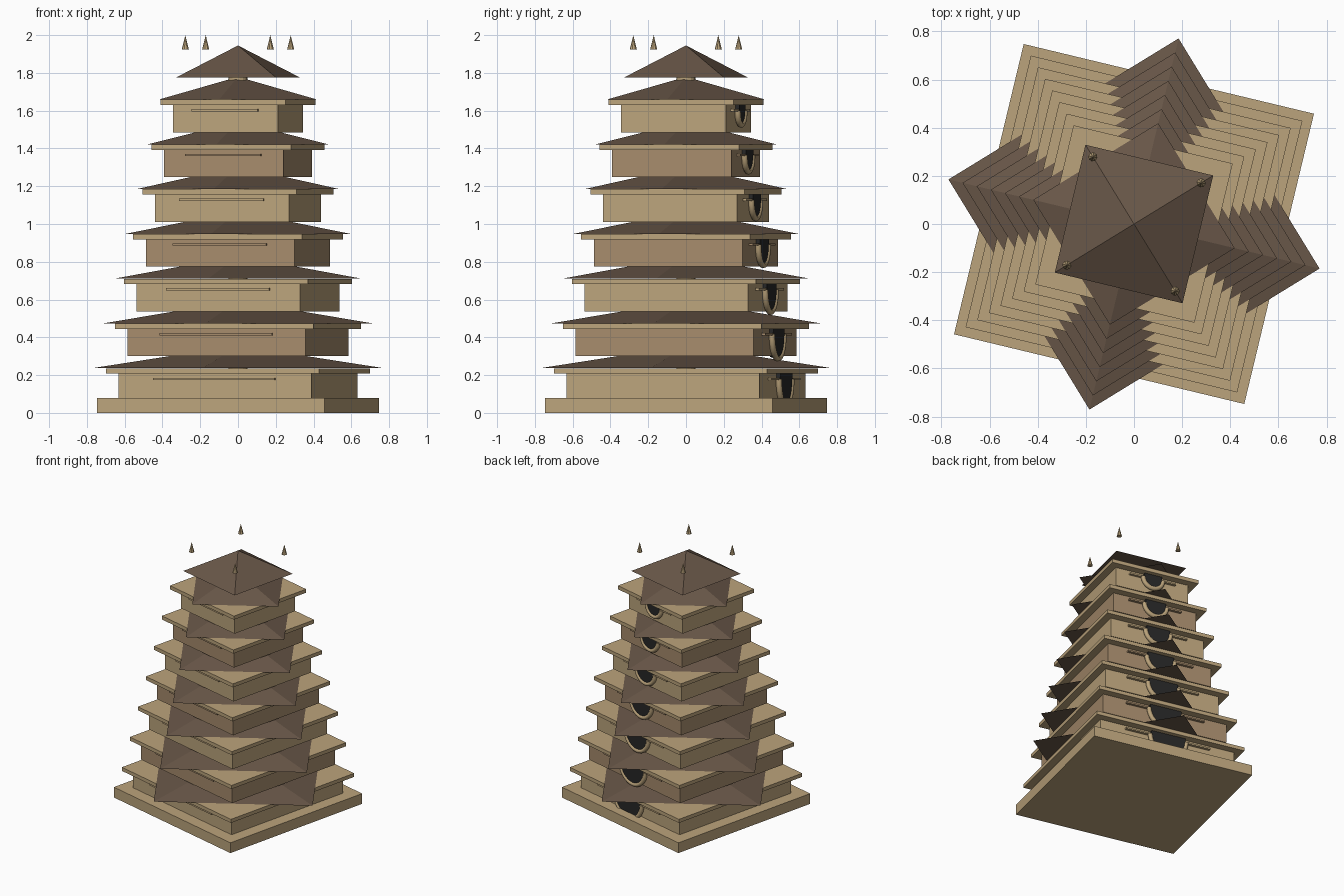
import bpy, bmesh, math
from mathutils import Matrix

if "Cube" in bpy.data.objects:
    bpy.data.objects.remove(bpy.data.objects["Cube"])

TURN = math.radians(-13.5)          # whole tower is turned slightly
ROT = Matrix.Rotation(TURN, 4, 'Z')


def material(name, rgb):
    m = bpy.data.materials.new(name)
    m.diffuse_color = (*rgb, 1)
    m.use_nodes = True
    m.node_tree.nodes["Principled BSDF"].inputs["Base Color"].default_value = m.diffuse_color
    return m


TAN = material("tan_stone", (0.50, 0.37, 0.20))
BROWN = material("brown_stone", (0.38, 0.26, 0.15))
ROOF = material("roof_tile", (0.14, 0.095, 0.065))
DARK = material("dark_opening", (0.02, 0.02, 0.02))


def finish(name, bm, mat):
    bm.transform(ROT)
    bmesh.ops.recalc_face_normals(bm, faces=bm.faces)
    me = bpy.data.meshes.new(name)
    bm.to_mesh(me)
    bm.free()
    me.materials.append(mat)
    ob = bpy.data.objects.new(name, me)
    bpy.context.collection.objects.link(ob)
    return ob


def box(name, hx, y0, y1, z0, z1, mat):
    bm = bmesh.new()
    m = Matrix.Translation((0, (y0 + y1) / 2, (z0 + z1) / 2)) @ Matrix.Diagonal((2 * hx, y1 - y0, z1 - z0, 1))
    bmesh.ops.create_cube(bm, size=1, matrix=m)
    return finish(name, bm, mat)


def cone(name, n, r1, r2, z0, z1, mat, x=0, y=0, spin=0):
    bm = bmesh.new()
    m = Matrix.Translation((x, y, (z0 + z1) / 2)) @ Matrix.Rotation(spin, 4, 'Z')
    bmesh.ops.create_cone(bm, cap_ends=True, segments=n, radius1=r1, radius2=r2, depth=z1 - z0, matrix=m)
    bmesh.ops.remove_doubles(bm, verts=bm.verts, dist=1e-5)
    return finish(name, bm, mat)


def arch_ring(name, r, tube, y, z, mat):
    # lower half of a torus standing against the back wall
    bm = bmesh.new()
    rings = []
    for i in range(17):
        a = math.pi + math.pi * i / 16
        rings.append([bm.verts.new(((r + tube * math.cos(b)) * math.cos(a), y + tube * math.sin(b),
                                    z + (r + tube * math.cos(b)) * math.sin(a)))
                      for b in (math.tau * j / 10 for j in range(10))])
    for p, q in zip(rings, rings[1:]):
        for j in range(10):
            k = (j + 1) % 10
            bm.faces.new((p[j], p[k], q[k], q[j]))
    bm.faces.new(rings[0])
    bm.faces.new(rings[-1])
    for f in bm.faces:
        f.smooth = len(f.verts) == 4
    return finish(name, bm, mat)


def opening(name, r, y0, y1, z, top, mat):
    # dark doorway: straight head with a rounded foot
    bm = bmesh.new()
    pts = [(r, top), (-r, top)] + [(r * math.cos(a), z + r * math.sin(a))
                                   for a in (math.pi + math.pi * i / 16 for i in range(17))]
    f = bm.faces.new([bm.verts.new((x, y0, h)) for x, h in pts])
    ex = bmesh.ops.extrude_face_region(bm, geom=[f])
    bmesh.ops.translate(bm, vec=(0, y1 - y0, 0),
                        verts=[v for v in ex["geom"] if isinstance(v, bmesh.types.BMVert)])
    return finish(name, bm, mat)


# plinth and central mast
box("plinth", 0.62, -0.62, 0.62, 0, 0.08, TAN)
cone("central_mast", 16, 0.05, 0.05, 0, 1.80, TAN)

# seven shrinking storeys
for i in range(7):
    h = 0.525 - 0.04 * i
    z = 0.063 + 0.237 * i
    n = str(i + 1)
    wall = BROWN if i % 2 else TAN
    box("wall_" + n, h, -h, h, z, z + 0.145, wall)
    e = h + 0.055
    box("eave_" + n, e, -e, e, z + 0.145, z + 0.173, TAN)
    cone("roof_" + n, 4, 1.51 * h, 0, z + 0.174, z + 0.294, ROOF)
    # thin ledge bars on front and back
    c = z + 0.117
    box("front_bar_" + n, 0.63 * h, -h - 0.02, -h + 0.01, c - 0.006, c + 0.006, wall)
    box("back_bar_" + n, 0.63 * h, h - 0.01, h + 0.02, c - 0.006, c + 0.006, wall)
    # rounded doorway on the back
    r = 0.27 * h
    opening("doorway_" + n, r - 0.008, h - 0.02, h + 0.022, c, z + 0.145, DARK)
    arch_ring("doorway_ring_" + n, r, 0.016, h + 0.015, c, TAN)

# crowning roof and its four corner spikes
cone("top_roof", 4, 0.386, 0, 1.775, 1.945, ROOF, spin=math.pi / 4)
for k in range(4):
    a = math.pi / 4 + k * math.pi / 2
    cone("corner_spike_%d" % (k + 1), 8, 0.019, 0, 1.925, 2.0, TAN,
         x=0.327 * math.cos(a), y=0.327 * math.sin(a))
